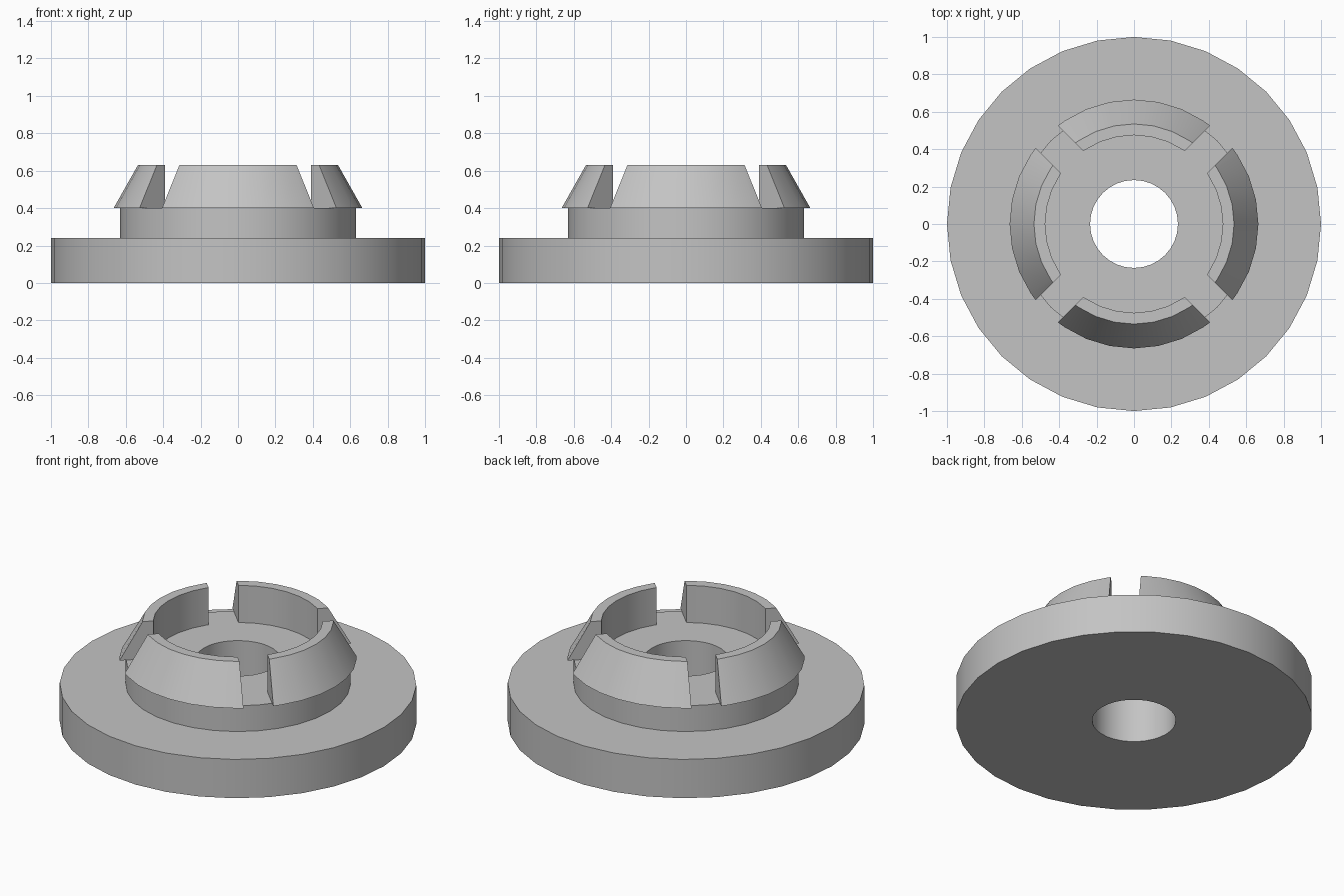
import bpy, bmesh, math

cube = bpy.data.objects.get("Cube")
if cube:
    bpy.data.objects.remove(cube, do_unlink=True)

SIDES = 32
STEP = math.tau / SIDES
SLOT_HALF = 0.085  # half width of the diagonal slots

grey = bpy.data.materials.new("light grey")
grey.use_nodes = True
colour = (0.55, 0.55, 0.55, 1)
grey.diffuse_color = colour
grey.node_tree.nodes["Principled BSDF"].inputs["Base Color"].default_value = colour


def finish(name, bm):
    bmesh.ops.recalc_face_normals(bm, faces=bm.faces[:])
    mesh = bpy.data.meshes.new(name)
    bm.to_mesh(mesh)
    bm.free()
    mesh.materials.append(grey)
    obj = bpy.data.objects.new(name, mesh)
    bpy.context.collection.objects.link(obj)
    bpy.ops.object.select_all(action="DESELECT")
    obj.select_set(True)
    bpy.context.view_layer.objects.active = obj
    bpy.ops.object.shade_smooth_by_angle(angle=math.radians(30))
    return obj


def sweep(bm, profile, angles_for, count, closed):
    """Sweep a closed (radius, height) profile around the z axis."""
    rings = []
    for i in range(count):
        ring = []
        for r, z in profile:
            a = angles_for(i, r)
            ring.append(bm.verts.new((r * math.cos(a), r * math.sin(a), z)))
        rings.append(ring)
    n = len(profile)
    for i in range(count if closed else count - 1):
        a, b = rings[i], rings[(i + 1) % count]
        for j in range(n):
            k = (j + 1) % n
            bm.faces.new((a[j], b[j], b[k], a[k]))
    if not closed:
        bm.faces.new(rings[0])
        bm.faces.new(rings[-1])


# Wide flange with a raised collar and a centre bore
body = [(0.235, 0), (1, 0), (1, 0.24), (0.63, 0.24), (0.63, 0.4), (0.235, 0.4)]
bm = bmesh.new()
sweep(bm, body, lambda i, r: i * STEP, SIDES, True)
finish("flange_and_collar", bm)

# Four tapered clips, with ends cut parallel to the diagonal slots
clip = [(0.475, 0.4), (0.665, 0.4), (0.535, 0.63), (0.475, 0.63)]
LAST = 8


def clip_angle(i, r):
    if i in (0, LAST):
        end = math.pi / 4 - math.asin(SLOT_HALF / r)
        return end if i else -end
    return (i - LAST / 2) * STEP


for quarter, side in enumerate(("left", "back", "right", "front")):
    bm = bmesh.new()
    sweep(bm, clip, lambda i, r: clip_angle(i, r) + quarter * math.pi / 2,
          LAST + 1, False)
    finish(side + "_clip", bm)
